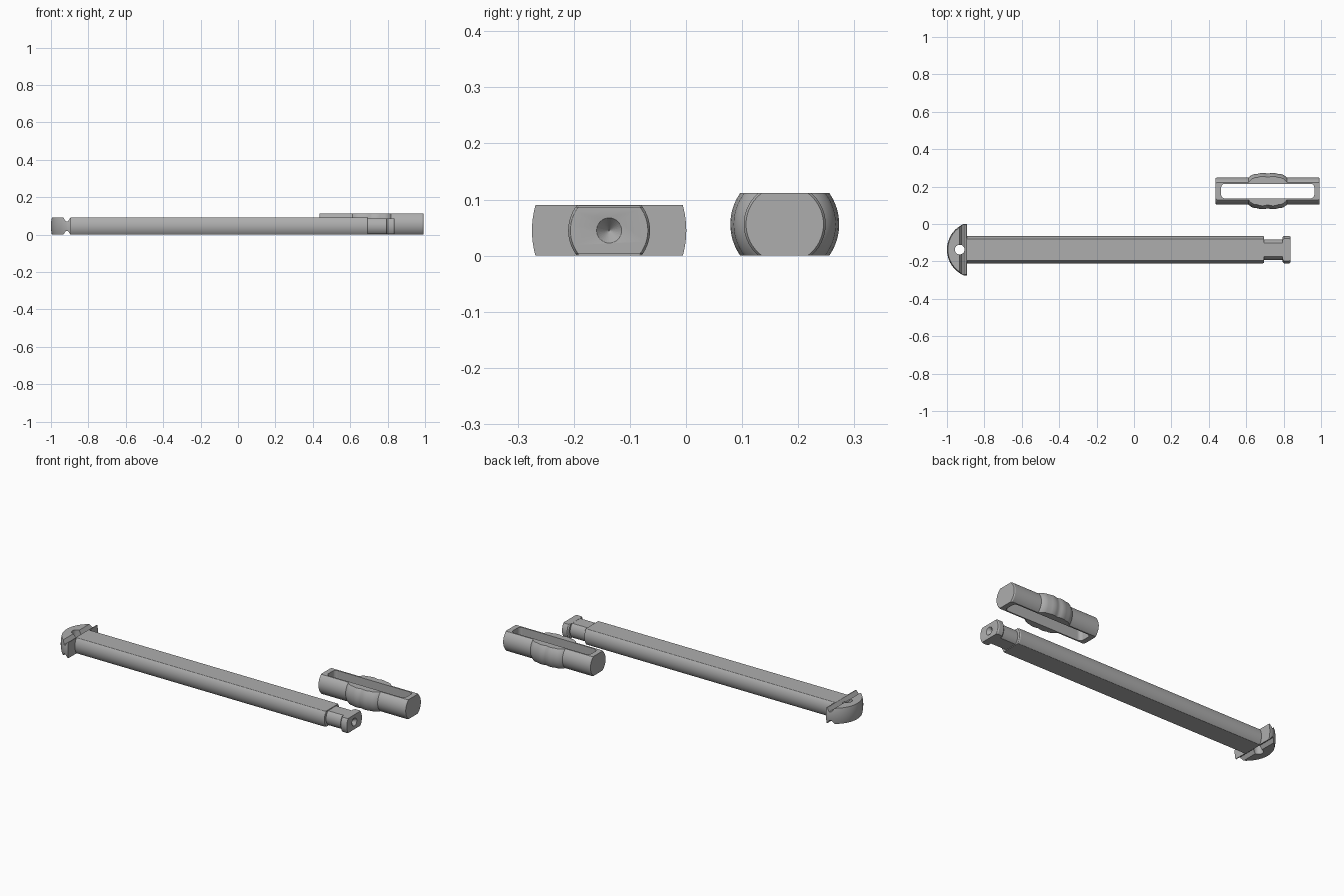
import bpy, bmesh
from math import sin, cos, pi, asin
from mathutils import Vector

if "Cube" in bpy.data.objects:
    bpy.data.objects.remove(bpy.data.objects["Cube"])

grey = bpy.data.materials.new("plain grey")
grey.use_nodes = True
grey.diffuse_color = (0.42, 0.42, 0.42, 1)
grey.node_tree.nodes["Principled BSDF"].inputs["Base Color"].default_value = grey.diffuse_color

ROD_Y, ROD_Z = -0.137, 0.045
GRIP_X, GRIP_Y, GRIP_Z = 0.715, 0.176, 0.056


def loft(name, rings, flats=None):
    """Skin rings of points, cap both ends, and optionally trim flat in z."""
    bm = bmesh.new()
    loops = [[bm.verts.new(p) for p in ring] for ring in rings]
    n = len(loops[0])
    for a, b in zip(loops, loops[1:]):
        for i in range(n):
            j = (i + 1) % n
            bm.faces.new((a[i], a[j], b[j], b[i]))
    bm.faces.new(loops[0])
    bm.faces.new(loops[-1])
    for z, side in zip(flats or (), (-1, 1)):
        cut = bmesh.ops.bisect_plane(
            bm, geom=bm.verts[:] + bm.edges[:] + bm.faces[:], dist=1e-5,
            plane_co=(0, 0, z), plane_no=(0, 0, side), clear_outer=True)
        edges = [e for e in cut["geom_cut"] if isinstance(e, bmesh.types.BMEdge)]
        bmesh.ops.holes_fill(bm, edges=edges, sides=0)
    bmesh.ops.recalc_face_normals(bm, faces=bm.faces[:])
    mesh = bpy.data.meshes.new(name)
    bm.to_mesh(mesh)
    bm.free()
    ob = bpy.data.objects.new(name, mesh)
    bpy.context.collection.objects.link(ob)
    mesh.materials.append(grey)
    return ob


def lathe_x(name, profile, y, z, flats=None, sides=64):
    """Turn (x, radius) pairs around an axis along x."""
    rings = [[Vector((x, y + r * cos(2 * pi * i / sides), z + r * sin(2 * pi * i / sides)))
              for i in range(sides)] for x, r in profile]
    return loft(name, rings, flats)


def cut(target, cutter):
    mod = target.modifiers.new("cut", "BOOLEAN")
    mod.operation = "DIFFERENCE"
    mod.solver = "EXACT"
    mod.object = cutter
    cutter.hide_render = True
    cutter.hide_set(True)


def bevel(ob, width, segments=2):
    mod = ob.modifiers.new("bevel", "BEVEL")
    mod.width = width
    mod.segments = segments
    mod.limit_method = "ANGLE"
    mod.angle_limit = 0.6


def smooth(ob):
    bpy.ops.object.select_all(action="DESELECT")
    ob.select_set(True)
    bpy.context.view_layer.objects.active = ob
    bpy.ops.object.shade_smooth_by_angle(angle=0.5)


# Rod: round bar with flat top and bottom
rod = lathe_x("rod_shaft", [(-0.897, 0.073), (0.69, 0.073), (0.695, 0.07)],
              ROD_Y, ROD_Z, (0, 0.09))

# Neck and end stud with a conical dimple
neck = lathe_x("rod_neck", [(0.68, 0.055), (0.81, 0.055)], ROD_Y, ROD_Z, (0.004, 0.086))
stud = lathe_x("rod_end_stud", [(0.795, 0.066), (0.802, 0.073), (0.83, 0.073), (0.837, 0.069)],
               ROD_Y, ROD_Z, (0.003, 0.087))
dimple = lathe_x("dimple_cutter", [(0.81, 0.001), (0.839, 0.024)], ROD_Y, ROD_Z, sides=32)
cut(stud, dimple)

# Head: half-moon plan with barrel-curved rim
HEAD_R, HEAD_CX, HEAD_BACK = 0.15, -0.85, -0.892
sweep = asin(0.1375 / HEAD_R)
plan = [(HEAD_CX - HEAD_R * cos(t), HEAD_R * sin(t))
        for t in [sweep * (i / 20 - 1) for i in range(41)]]
plan = [(HEAD_BACK, -0.1375)] + plan + [(HEAD_BACK, 0.1375)]
rings = []
for k in range(13):
    z = 0.09 * k / 12
    s = 1 - 0.045 * ((z - ROD_Z) / ROD_Z) ** 2
    rings.append([(HEAD_BACK + (x - HEAD_BACK) * s, ROD_Y + y * s, z) for x, y in plan])
head = loft("rod_head", rings)

# Cross grooves above and below, and a hole through the head
for label, z in (("upper", 0.094), ("lower", -0.004)):
    ends = [[(-0.915 + 0.021 * a, y, z + 0.024 * b)
             for a, b in ((1, 0), (0.25, 1), (-0.25, 1), (-1, 0), (-0.25, -1), (0.25, -1))]
            for y in (-0.35, 0.08)]
    cut(head, loft(label + "_groove_cutter", ends))
hole = loft("hole_cutter", [[(-0.932 + 0.026 * cos(i * pi / 16), ROD_Y + 0.026 * sin(i * pi / 16), z)
                             for i in range(32)] for z in (-0.05, 0.15)])
cut(head, hole)

# Grip: turned barrel with a double-humped middle
half = [(0.278, 0.069), (0.272, 0.073), (0.102, 0.073), (0.098, 0.077), (0.085, 0.086),
        (0.07, 0.091), (0.055, 0.092), (0.045, 0.095), (0.03, 0.097), (0.015, 0.096), (0.006, 0.093)]
profile = [(GRIP_X - d, r) for d, r in half] + [(GRIP_X + d, r) for d, r in reversed(half)]
grip = lathe_x("grip", profile, GRIP_Y, GRIP_Z, (0, 0.112))

# Long slot through the grip with rounded corners
corner, hx, hy = 0.02, 0.249, 0.039
outline = []
for q, (sx, sy) in enumerate(((1, 1), (-1, 1), (-1, -1), (1, -1))):
    for i in range(7):
        t = (q + i / 6) * pi / 2
        outline.append((GRIP_X + sx * (hx - corner) + corner * cos(t),
                        GRIP_Y + sy * (hy - corner) + corner * sin(t)))
slot = loft("slot_cutter", [[(x, y, z) for x, y in outline] for z in (-0.1, 0.2)])
cut(grip, slot)

for part in (rod, neck, stud, head, grip):
    smooth(part)
bevel(rod, 0.003)
bevel(stud, 0.003)
